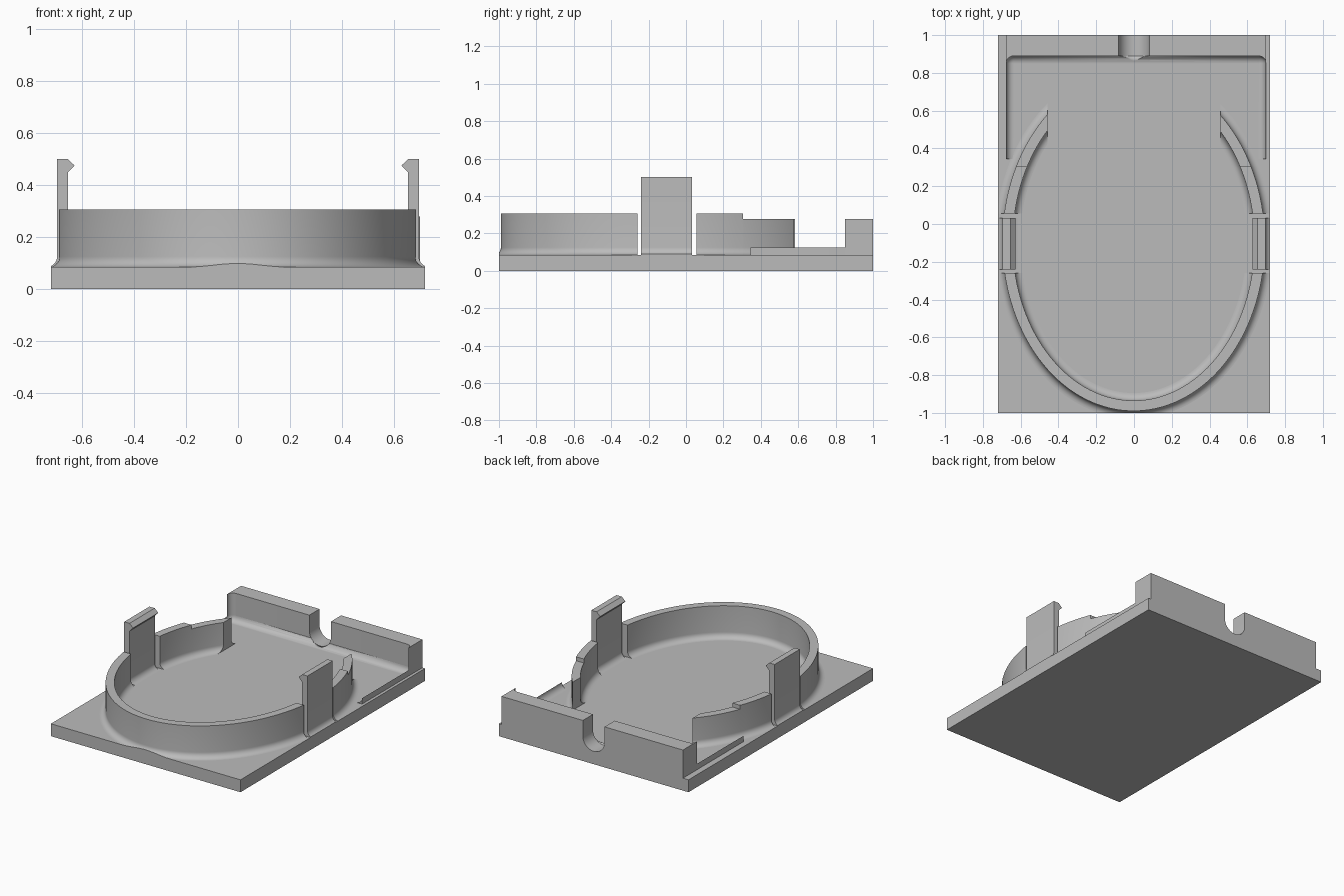
import bpy, bmesh
from math import sin, cos, pi
from mathutils import Vector

if "Cube" in bpy.data.objects:
    bpy.data.objects.remove(bpy.data.objects["Cube"])

FLOOR, WALL_TOP, RING_TOP = 0.085, 0.278, 0.305
R = 0.04                      # fillet radius
HALF_X = 0.719
COVE = [(R - R * cos(i * pi / 16), R - R * sin(i * pi / 16)) for i in range(9)]

grey = bpy.data.materials.new("plain grey")
grey.use_nodes = True
grey.diffuse_color = (0.5, 0.5, 0.5, 1)
grey.node_tree.nodes["Principled BSDF"].inputs["Base Color"].default_value = (0.5, 0.5, 0.5, 1)


def skin(loops, closed=False):
    """Join equal loops of points into a solid."""
    bm = bmesh.new()
    rows = [[bm.verts.new(p) for p in loop] for loop in loops]
    n = len(rows[0])
    pairs = list(zip(rows, rows[1:]))
    if closed:
        pairs.append((rows[-1], rows[0]))
    else:
        bm.faces.new(rows[0])
        bm.faces.new(rows[-1])
    for a, b in pairs:
        for i in range(n):
            j = (i + 1) % n
            bm.faces.new((a[i], a[j], b[j], b[i]))
    bmesh.ops.remove_doubles(bm, verts=bm.verts, dist=1e-5)
    return bm


def trim(bm, co, outward):
    """Cut away everything beyond a plane and cap the cut."""
    res = bmesh.ops.bisect_plane(bm, geom=bm.verts[:] + bm.edges[:] + bm.faces[:],
                                 plane_co=co, plane_no=outward, clear_outer=True)
    edges = [e for e in res["geom_cut"] if isinstance(e, bmesh.types.BMEdge)]
    if edges:
        bmesh.ops.holes_fill(bm, edges=edges, sides=0)


def finish(name, bm):
    bmesh.ops.recalc_face_normals(bm, faces=bm.faces)
    mesh = bpy.data.meshes.new(name)
    bm.to_mesh(mesh)
    bm.free()
    mesh.materials.append(grey)
    ob = bpy.data.objects.new(name, mesh)
    bpy.context.collection.objects.link(ob)
    bpy.ops.object.select_all(action='DESELECT')
    bpy.context.view_layer.objects.active = ob
    ob.select_set(True)
    bpy.ops.object.shade_smooth_by_angle(angle=pi / 6)
    return ob


def prism(outline, axis, lo, hi):
    """Extrude a 2D outline along y or z."""
    if axis == "y":
        return skin([[(u, t, v) for u, v in outline] for t in (lo, hi)])
    return skin([[(u, v, t) for u, v in outline] for t in (lo, hi)])


# Base plate
finish("base_plate", prism([(-HALF_X, -1), (HALF_X, -1), (HALF_X, 1), (-HALF_X, 1)], "z", 0, FLOOR))


# Oval rim with filleted foot, made in trimmed pieces
def ring(top):
    section = [(0.895 + d, FLOOR + h) for d, h in reversed(COVE)]
    section += [(0.895, top), (0.84, top)]
    section += [(0.84 - d, FLOOR + h) for d, h in COVE]
    loops = []
    for i in range(128):
        t = 2 * pi * (i + 0.5) / 128
        loops.append([((r - 0.2) * cos(t) - 0.002, r * sin(t) - 0.095, z) for r, z in section])
    bm = skin(loops, closed=True)
    for s in (-1, 1):
        trim(bm, (s * HALF_X, 0, 0), (s, 0, 0))
    return bm


front = ring(RING_TOP)
trim(front, (0, -0.26, 0), (0, 1, 0))
trim(front, (0, -1, 0), (0, -1, 0))
finish("front_rim", front)

for side, s in (("left", 1), ("right", -1)):
    mid = ring(RING_TOP)
    trim(mid, (0, 0.055, 0), (0, -1, 0))
    trim(mid, (0, 0.305, 0), (0, 1, 0))
    trim(mid, (0, 0, 0), (-s, 0, 0))
    finish(side + "_rim", mid)

    end = ring(WALL_TOP)
    trim(end, (0, 0.305, 0), (0, -1, 0))
    trim(end, (s * 0.457, 0, 0), (-s, 0, 0))
    finish(side + "_rim_end", end)

    # Snap clip with inward hook
    outline = [(0.695, 0.5), (0.655, 0.5), (0.628, 0.475), (0.654, 0.447)]
    outline += [(0.654 - d, FLOOR + h) for d, h in COVE]
    outline += [(0.695 + d, FLOOR + h) for d, h in reversed(COVE)]
    clip = prism([(s * x, z) for x, z in outline], "y", -0.24, 0.033)
    trim(clip, (s * HALF_X, 0, 0), (s, 0, 0))
    finish(side + "_clip", clip)

# Back wall with rounded inner corners
XL, XR, YF, YB = -0.677, 0.699, 0.345, 0.89
arc = [i * pi / 16 for i in range(9)]
path = [(XL + R - R * cos(t), YB - R + R * sin(t), cos(t), -sin(t)) for t in arc]
path += [(XR - R + R * sin(t), YB - R + R * cos(t), -sin(t), -cos(t)) for t in arc]
wall = finish("back_wall", prism([(XL, 1)] + [p[:2] for p in path] + [(XR, 1)], "z", FLOOR, WALL_TOP))

# Cove fillet along the wall foot and both sides
path = [(XL, YF, 1, 0)] + path + [(XR, YF, -1, 0)]
cove = finish("floor_fillet", skin([[(x + nx * d, y + ny * d, FLOOR + h)
                                     for d, h in [(0, 0)] + COVE] for x, y, nx, ny in path]))

# Round-bottomed cable notch
w = 0.082
notch = [(w, 0.4), (-w, 0.4)]
notch += [(-w * cos(i * pi / 24), 0.088 + w - w * sin(i * pi / 24)) for i in range(25)]
cutter = finish("notch_cutter", prism(notch, "y", 0.8, 1.1))
cutter.hide_render = True
for ob in (wall, cove):
    mod = ob.modifiers.new("notch", 'BOOLEAN')
    mod.operation, mod.solver, mod.object = 'DIFFERENCE', 'EXACT', cutter
    bpy.context.view_layer.objects.active = ob
    bpy.ops.object.modifier_apply(modifier=mod.name)
bpy.data.objects.remove(cutter)
